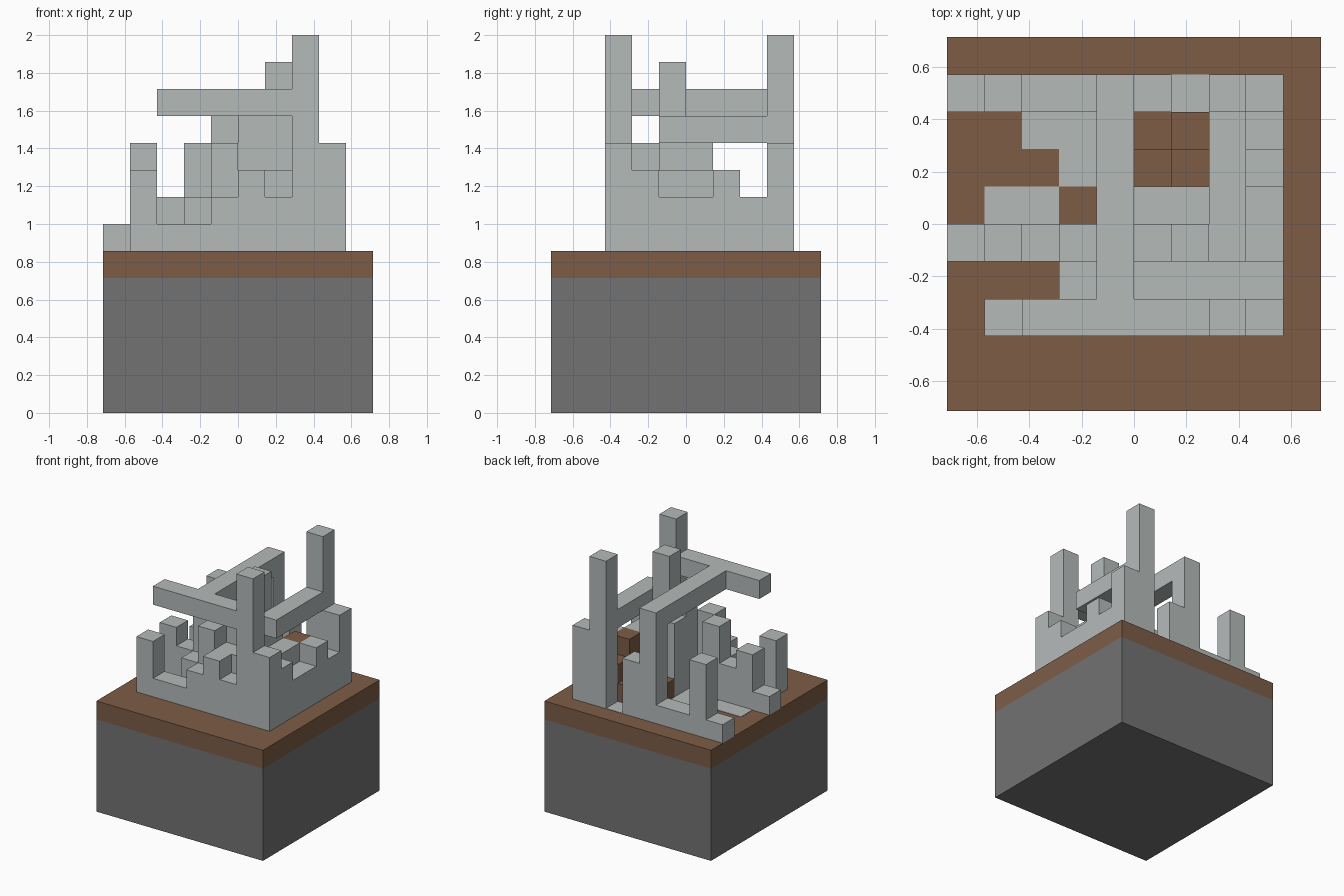
import bpy
import bmesh
from mathutils import Vector

U = 1 / 7        # size of one block
GROUND = 6       # ground level in blocks

if "Cube" in bpy.data.objects:
    bpy.data.objects.remove(bpy.data.objects["Cube"], do_unlink=True)


def material(name, rgb):
    m = bpy.data.materials.new(name)
    m.use_nodes = True
    m.diffuse_color = (*rgb, 1)
    bsdf = next(n for n in m.node_tree.nodes if n.type == "BSDF_PRINCIPLED")
    bsdf.inputs["Base Color"].default_value = (*rgb, 1)
    return m


ROCK = material("dark rock", (0.17, 0.17, 0.17))
EARTH = material("brown earth", (0.205, 0.108, 0.062))
STONE = material("pale stone", (0.46, 0.495, 0.49))


def finish(bm, name, mat):
    mesh = bpy.data.meshes.new(name)
    bm.to_mesh(mesh)
    bm.free()
    mesh.materials.append(mat)
    obj = bpy.data.objects.new(name, mesh)
    bpy.context.collection.objects.link(obj)
    return obj


def slab(name, mat, low, high):
    """Box between two corners, in blocks."""
    bm = bmesh.new()
    bmesh.ops.create_cube(bm, size=1)
    low, high = Vector(low), Vector(high)
    for v in bm.verts:
        v.co = U * ((low + high) / 2 + v.co * (high - low))
    return finish(bm, name, mat)


def blocks(name, mat, cells):
    """Join unit cells into one clean shell with only its outer faces."""
    bm = bmesh.new()
    for cell in cells:
        centre = Vector(cell) + Vector((0.5, 0.5, 0.5))
        for axis in range(3):
            for sign in (-1, 1):
                n = Vector((0, 0, 0))
                n[axis] = sign
                beside = tuple(int(a + b) for a, b in zip(cell, n))
                if beside in cells or beside[2] < GROUND:
                    continue
                u = Vector((0, 0, 0))
                u[(axis + 1) % 3] = 1
                v = n.cross(u)
                corners = ((-1, -1), (1, -1), (1, 1), (-1, 1))
                bm.faces.new([bm.verts.new(U * (centre + (n + u * a + v * b) / 2))
                              for a, b in corners])
    bmesh.ops.remove_doubles(bm, verts=bm.verts, dist=U / 100)
    bmesh.ops.dissolve_limit(bm, angle_limit=0.01, verts=bm.verts, edges=bm.edges)
    return finish(bm, name, mat)


# Square plot: rock below, a layer of earth on top
slab("rock_base", ROCK, (-5, -5, 0), (5, 5, GROUND - 1))
slab("earth_layer", EARTH, (-5, -5, GROUND - 1), (5, 5, GROUND))

# Ruin plan from back row to front row: digit = wall height, f = paved floor
PLAN = ["141163f84",
        "..fff...2",
        "...ff...3",
        ".ff.f4432",
        "1324f5732",
        "...243333",
        ".31123284"]

walls = set()
for row, line in enumerate(PLAN):
    y = 3 - row
    for col, mark in enumerate(line):
        x = col - 5
        if mark == "f":
            slab("floor_slab", STONE, (x, y, GROUND), (x + 1, y + 1, GROUND + 0.02))
        elif mark.isdigit():
            walls |= {(x, y, GROUND + k) for k in range(int(mark))}

# Beams: front, middle and side
walls |= {(x, -3, 11) for x in range(-3, 3)}
walls |= {(-1, y, 11) for y in range(-3, 4)}
walls |= {(2, y, 10) for y in range(-1, 4)}
blocks("ruined_walls", STONE, walls)

# Stepped heap of earth against the inner corner
heap = {(x, y, GROUND + k) for x in range(3) for y in (1, 2)
        for k in range(x + 2 - y)}
blocks("earth_heap", EARTH, heap)
